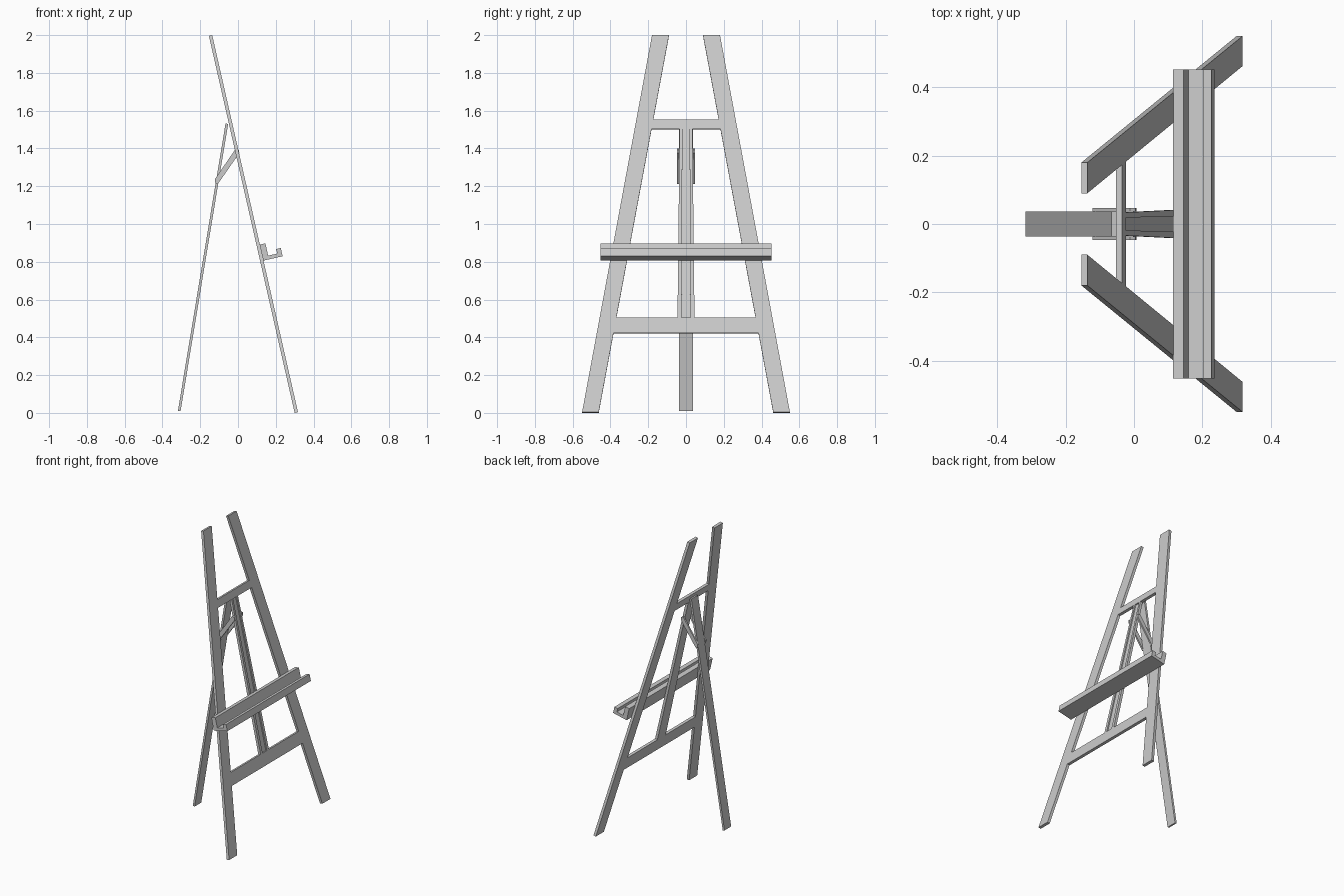
import bpy, bmesh, math
from mathutils import Vector

if "Cube" in bpy.data.objects:
    bpy.data.objects.remove(bpy.data.objects["Cube"])

Y = Vector((0, 1, 0))


def prism(name, pts, origin, a, b, depth):
    """Extrude a 2D outline drawn on axes a, b along the depth vector."""
    bm = bmesh.new()
    face = bm.faces.new([bm.verts.new(origin + a * p + b * q) for p, q in pts])
    new = bmesh.ops.extrude_face_region(bm, geom=[face])["geom"]
    bmesh.ops.translate(bm, vec=depth, verts=[v for v in new if isinstance(v, bmesh.types.BMVert)])
    bmesh.ops.recalc_face_normals(bm, faces=bm.faces)
    mesh = bpy.data.meshes.new(name)
    bm.to_mesh(mesh)
    bm.free()
    obj = bpy.data.objects.new(name, mesh)
    bpy.context.collection.objects.link(obj)
    return obj


# Leaning front plane: up direction and outward normal
tilt = math.atan(0.2275)
up = Vector((-math.sin(tilt), 0, math.cos(tilt)))
out = Vector((math.cos(tilt), 0, math.sin(tilt)))
base = Vector((0.3, 0, 0))
T = 0.018


def panel(name, yz, start=0.0, thick=T):
    """Flat board in the front plane; outline given as (y, height)."""
    return prism(name, [(y, z / up.z) for y, z in yz], base + out * start, Y, up, out * thick)


def inner(z):
    return 0.462 - 0.186 * z


# Front legs
for side, s in (("left", -1), ("right", 1)):
    panel(f"front_leg_{side}", [(s * 0.55, 0), (s * 0.462, 0), (s * 0.09, 1.996), (s * 0.18, 1.996)])

# Crossbars fitted between the legs
for name, lo, hi in (("lower_crossbar", 0.42, 0.502), ("upper_crossbar", 1.5, 1.55)):
    panel(name, [(-inner(lo), lo), (inner(lo), lo), (inner(hi), hi), (-inner(hi), hi)])

# Tapered centre rail with a shallow groove
panel("centre_rail", [(-0.045, 0.5), (0.045, 0.5), (0.034, 1.5), (-0.034, 1.5)], 0, 0.01)
for side, s in (("left", -1), ("right", 1)):
    panel(f"rail_strip_{side}", [(s * 0.023, 0.5), (s * 0.045, 0.5), (s * 0.034, 1.5), (s * 0.019, 1.5)], 0.01, 0.008)

# Canvas tray: back plate, ledge and lip
prism("canvas_tray",
      [(0, 0), (0.105, 0), (0.105, 0.045), (0.08, 0.045), (0.08, 0.02), (0.031, 0.02), (0.031, 0.087), (0, 0.087)],
      Vector((0.134, -0.453, 0.806)), out, up, Y * 0.906)

# Rear leg
foot, head = Vector((-0.318, 0, 0.011)), Vector((-0.066, 0, 1.532))
rear_up = (head - foot).normalized()
length = (head - foot).length
prism("rear_leg", [(-0.036, 0), (0.036, 0), (0.036, length), (-0.036, length)],
      foot, Y, rear_up, Y.cross(rear_up) * 0.014)

# Side struts joining the rear leg to the front frame
strut = [(-0.122, 1.238), (-0.12, 1.214), (-0.106, 1.213), (0.007, 1.375), (0.004, 1.393), (-0.011, 1.4)]
for side, y in (("left", -0.047), ("right", 0.036)):
    prism(f"strut_{side}", strut, Vector((0, y, 0)), Vector((1, 0, 0)), Vector((0, 0, 1)), Y * 0.011)
